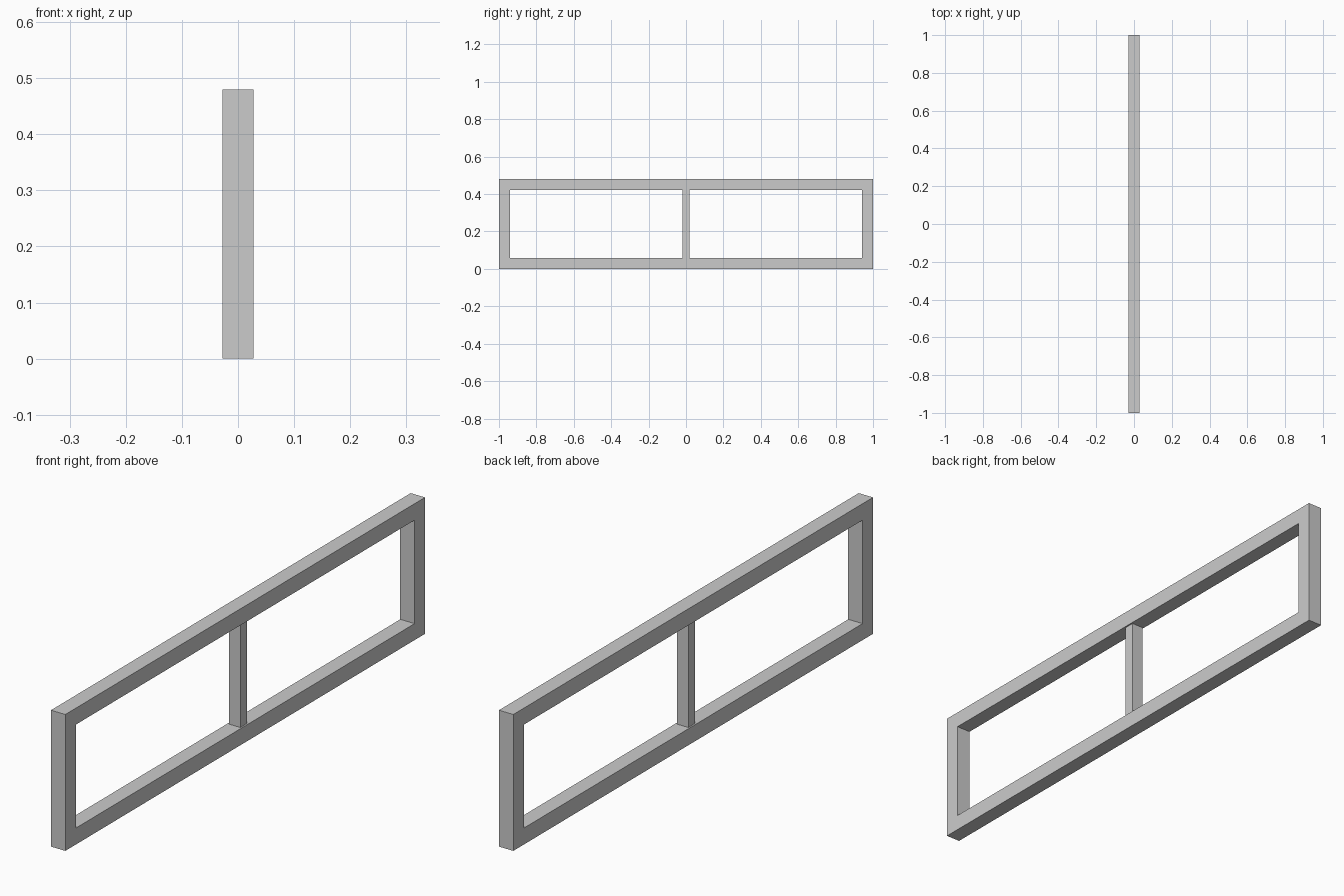
import bpy, bmesh

if "Cube" in bpy.data.objects:
    bpy.data.objects.remove(bpy.data.objects["Cube"])

L, H = 2.0, 0.48        # overall length and height
BAR, DEPTH = 0.058, 0.056


def finish(bm, name):
    bmesh.ops.recalc_face_normals(bm, faces=bm.faces)
    mesh = bpy.data.meshes.new(name)
    bm.to_mesh(mesh)
    bm.free()
    obj = bpy.data.objects.new(name, mesh)
    bpy.context.collection.objects.link(obj)
    return obj


def rectangle(bm, x, inset):
    y, z0, z1 = L / 2 - inset, inset, H - inset
    return [bm.verts.new((x, sy * y, z))
            for sy, z in ((-1, z0), (1, z0), (1, z1), (-1, z1))]


# Outer frame: a mitred rectangular ring with square section
bm = bmesh.new()
loops = [rectangle(bm, x, inset) for x, inset in
         ((-DEPTH / 2, 0), (DEPTH / 2, 0), (DEPTH / 2, BAR), (-DEPTH / 2, BAR))]
for i in range(4):
    a, b = loops[i], loops[(i + 1) % 4]
    for j in range(4):
        k = (j + 1) % 4
        bm.faces.new((a[j], a[k], b[k], b[j]))
finish(bm, "outer_frame")

# Centre post: slimmer and slightly recessed, butting against both rails
bm = bmesh.new()
bmesh.ops.create_cube(bm, size=1)
bmesh.ops.scale(bm, vec=(0.045, 0.038, H - 2 * BAR), verts=bm.verts)
post = finish(bm, "centre_post")
post.location.z = H / 2
